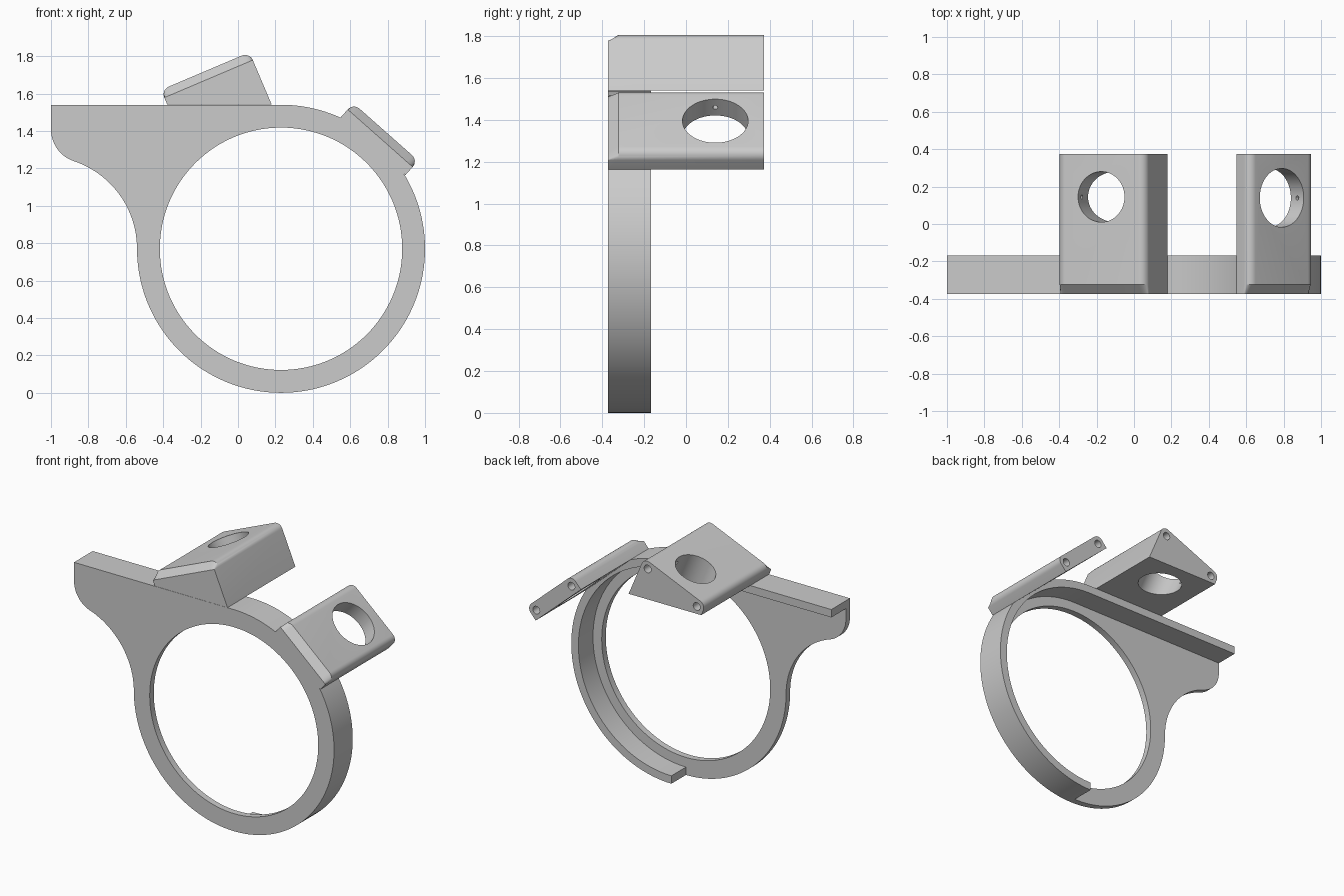
import bpy, bmesh
from math import cos, sin, radians, pi
from mathutils import Matrix, Vector

cube = bpy.data.objects.get("Cube")
if cube:
    bpy.data.objects.remove(cube, do_unlink=True)

grey = bpy.data.materials.new("plain grey")
grey.use_nodes = True
grey.diffuse_color = (0.6, 0.6, 0.6, 1)
grey.node_tree.nodes["Principled BSDF"].inputs["Base Color"].default_value = (0.6, 0.6, 0.6, 1)

FRONT, BACK = -0.373, 0.373
PLATE_BACK = FRONT + 0.045
RIM_BACK = -0.168
CX, CZ, R = 0.23, 0.77, 0.77     # ring centre and outer radius
TOP = CZ + R


def arc(x, z, r, a, b, n):
    steps = [radians(a + (b - a) * i / n) for i in range(n + 1)]
    return [(x + r * cos(t), z + r * sin(t)) for t in steps]


def loft(name, sections):
    """Solid through matching (x, z) outlines placed at successive y values."""
    bm = bmesh.new()
    rings = [[bm.verts.new((x, y, z)) for x, z in pts] for y, pts in sections]
    for a, b in zip(rings, rings[1:]):
        for i in range(len(a)):
            j = (i + 1) % len(a)
            bm.faces.new((a[i], a[j], b[j], b[i]))
    bm.faces.new(rings[0])
    bm.faces.new(rings[-1])
    bmesh.ops.recalc_face_normals(bm, faces=bm.faces)
    mesh = bpy.data.meshes.new(name)
    bm.to_mesh(mesh)
    bm.free()
    obj = bpy.data.objects.new(name, mesh)
    bpy.context.collection.objects.link(obj)
    mesh.materials.append(grey)
    return obj


def drill(obj, centre, axis, r, length, sides=48):
    """Cut a round hole, centred on a point along an axis."""
    rot = Vector(axis).to_track_quat('Z', 'Y').to_matrix().to_4x4()
    bm = bmesh.new()
    bmesh.ops.create_cone(bm, cap_ends=True, segments=sides, radius1=r, radius2=r,
                          depth=length, matrix=Matrix.Translation(centre) @ rot)
    mesh = bpy.data.meshes.new("cutter")
    bm.to_mesh(mesh)
    bm.free()
    mesh.materials.append(grey)
    cutter = bpy.data.objects.new("cutter", mesh)
    bpy.context.collection.objects.link(cutter)
    cutter.hide_render = True
    mod = obj.modifiers.new("hole", 'BOOLEAN')
    mod.operation, mod.solver, mod.object = 'DIFFERENCE', 'EXACT', cutter
    bpy.context.view_layer.objects.active = obj
    bpy.ops.object.modifier_apply(modifier=mod.name)
    bpy.data.objects.remove(cutter, do_unlink=True)


def smooth(obj):
    bpy.ops.object.select_all(action='DESELECT')
    obj.select_set(True)
    bpy.context.view_layer.objects.active = obj
    bpy.ops.object.shade_smooth_by_angle(angle=radians(25))


# Thin ring plate with the side arm
outline = [(-1, TOP)]
outline += arc(-0.82, 1.409, 0.18, 180, 251.5, 14)
outline += arc(-1.034, CZ, 0.494, 71.5, 0, 24)[1:]
outline += arc(CX, CZ, R, 180, 450, 108)
plate = loft("ring_plate", [(FRONT, outline), (PLATE_BACK, outline)])
drill(plate, (CX, FRONT, CZ), (0, 1, 0), 0.648, 0.4, 128)
smooth(plate)

# Raised rim along the top of the arm and half of the ring
wall = 0.055
band = [(-1, TOP)] + arc(CX, CZ, R, 90, -90, 72)
band += arc(CX, CZ, R - wall, -90, 90, 72) + [(-1, TOP - wall)]
smooth(loft("rim", [(PLATE_BACK, band), (RIM_BACK, band)]))


# Tilted sensor blocks: rounded side edges, chamfered front edge, bored through
def block(name, x, z, tilt, half, left_depth, right_depth, bore_y, bore_r):
    c, s = cos(radians(tilt)), sin(radians(tilt))
    r = 0.045

    def place(u, v):
        return x + u * c - v * s, z + u * s + v * c

    local = [(-half, -left_depth), (half, -right_depth)]
    local += arc(half - r, -r, r, 0, 90, 8) + arc(r - half, -r, r, 90, 180, 8)
    full = [place(u, v) for u, v in local]
    top = [i for i in range(2, len(local))]
    low = [place(half if i < 11 else -half, -r) if i in (2, len(local) - 1)
           else place(u, min(v, -r)) for i, (u, v) in enumerate(local)]
    obj = loft(name, [(FRONT, low), (FRONT + 0.05, full), (BACK, full)])
    drill(obj, (x, bore_y, z), (-s, 0, c), bore_r, 1.0, 64)
    # Fixing holes in the back face
    for u in (-half + 0.052, half - 0.052):
        px, pz = place(u, -0.052)
        drill(obj, (px, BACK, pz), (0, 1, 0), 0.027, 0.3, 20)
    # Small cross hole through the bore wall
    px, pz = place(0, -0.052)
    drill(obj, (px, bore_y, pz), (c, 0, s), 0.012, 2 * half - 0.06, 12)
    smooth(obj)


block("wedge_block", -0.175, 1.72, 23, 0.257, 0.085, 0.304, 0.145, 0.135)
block("flat_block", 0.79, 1.395, -41.5, 0.232, 0.104, 0.104, 0.14, 0.157)
